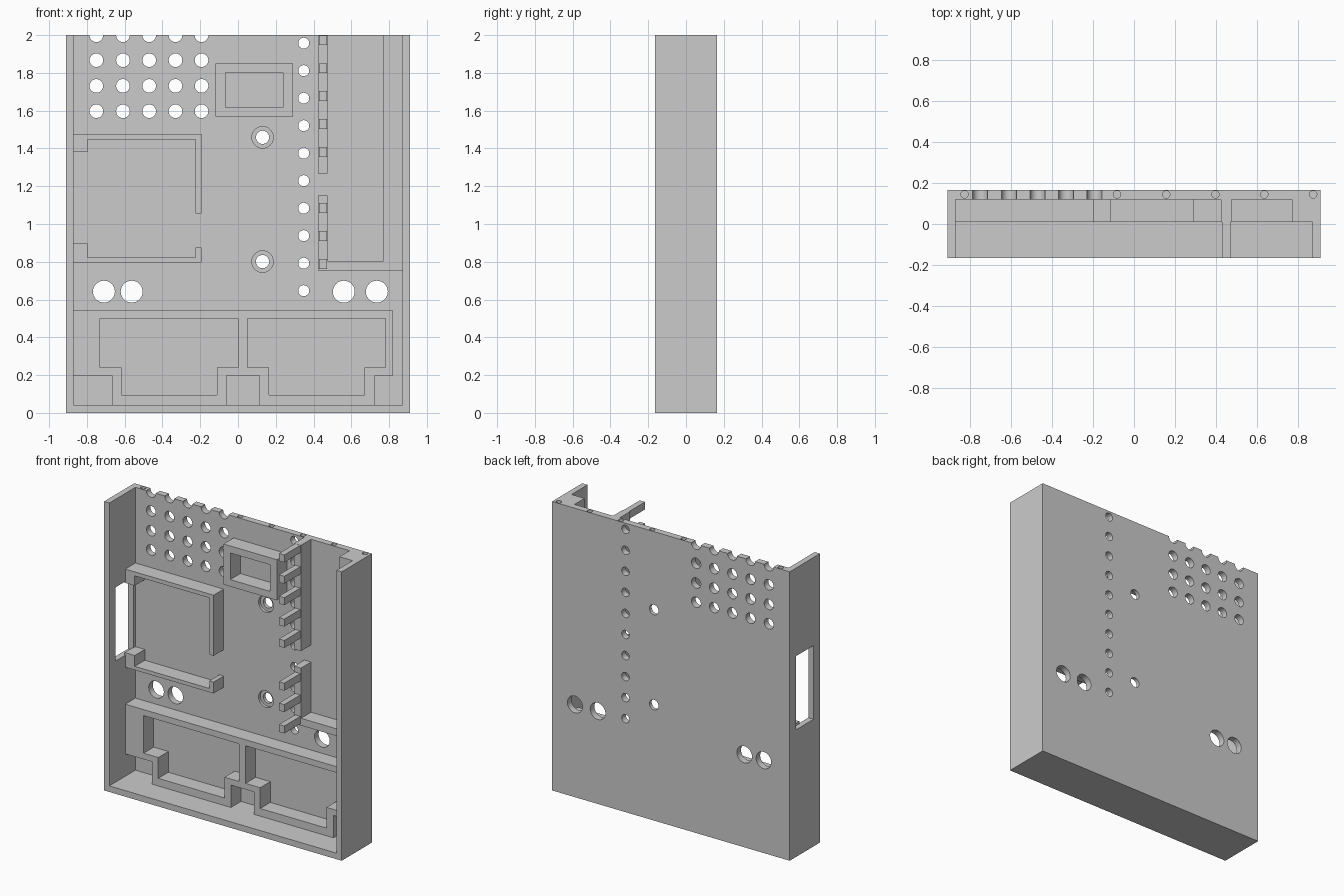
import bpy, bmesh, math
from mathutils import Matrix

if "Cube" in bpy.data.objects:
    bpy.data.objects.remove(bpy.data.objects["Cube"])

FRONT, FLOOR, BACK, LIP = -0.165, 0.12, 0.165, 0.01   # depth levels along y
SINK = FLOOR + 0.005                                   # parts sit slightly into the plate


def finish(bm, name):
    bmesh.ops.recalc_face_normals(bm, faces=bm.faces)
    me = bpy.data.meshes.new(name)
    bm.to_mesh(me)
    bm.free()
    ob = bpy.data.objects.new(name, me)
    bpy.context.collection.objects.link(ob)
    return ob


def prisms(name, outlines, y0=LIP, y1=SINK):
    """Extrude one or more x-z outlines along y into one object."""
    bm = bmesh.new()
    for pts in outlines:
        a = [bm.verts.new((x, y0, z)) for x, z in pts]
        b = [bm.verts.new((x, y1, z)) for x, z in pts]
        bm.faces.new(a)
        bm.faces.new(b[::-1])
        for i in range(len(a)):
            j = (i + 1) % len(a)
            bm.faces.new((a[i], b[i], b[j], a[j]))
    return finish(bm, name)


def rect(x0, x1, z0, z1):
    return [(x0, z0), (x1, z0), (x1, z1), (x0, z1)]


def cylinders(name, items, axis='Y'):
    """items: (centre, radius, length)."""
    bm = bmesh.new()
    rot = Matrix.Rotation(math.pi / 2, 4, 'X') if axis == 'Y' else Matrix()
    for c, r, length in items:
        bmesh.ops.create_cone(bm, cap_ends=True, segments=32, radius1=r, radius2=r,
                              depth=length, matrix=Matrix.Translation(c) @ rot)
    return finish(bm, name)


def cut(ob, *cutters):
    for c in cutters:
        c.hide_render = True
        m = ob.modifiers.new(c.name, 'BOOLEAN')
        m.operation, m.solver, m.object = 'DIFFERENCE', 'EXACT', c
    bpy.context.view_layer.update()
    deps = bpy.context.evaluated_depsgraph_get()
    me = bpy.data.meshes.new_from_object(ob.evaluated_get(deps))
    ob.modifiers.clear()
    ob.data = me
    for c in cutters:
        bpy.data.objects.remove(c)


# Tray: back plate, side walls and bottom wall, open at the front and top
shell = prisms("case_shell", [rect(-0.91, 0.91, 0, 2)], FRONT, BACK)
cavity = prisms("cavity_cutter", [rect(-0.87, 0.87, 0.042, 2.2)], -0.4, FLOOR)
window = prisms("window_cutter", [rect(-1.0, -0.85, 0.88, 1.39)], -0.095, 0.097)

# Holes through the plate: vents, wire row, large pairs, mounting holes
holes = [(x, z, 0.036) for x in (-0.75, -0.609, -0.47, -0.331, -0.193)
         for z in (1.999, 1.867, 1.731, 1.597)]
holes += [(0.348, 0.647 + 0.1456 * i, 0.029) for i in range(10)]
holes += [(x, 0.642, 0.058) for x in (-0.71, -0.563, 0.56, 0.735)]
mounts = [(0.13, 1.459), (0.13, 0.801)]
holes += [(x, z, 0.035) for x, z in mounts]
through = cylinders("hole_cutter", [((x, 0.14, z), r, 0.2) for x, z, r in holes])
counterbore = cylinders("counterbore_cutter",
                        [((x, FLOOR, z), 0.057, 0.04) for x, z in mounts])
pins = cylinders("pin_cutter", [((x, 0.144, 2.0), 0.018, 0.12)
                 for x in (-0.826, -0.083, 0.157, 0.397, 0.635, 0.873)], 'Z')
cut(shell, cavity, window, through, counterbore, pins)

# Double compartment frame at the bottom
frame = prisms("compartment_frame", [[
    (-0.875, 0.541), (-0.875, 0.197), (-0.666, 0.197), (-0.666, 0.035),
    (-0.061, 0.035), (-0.061, 0.197), (0.114, 0.197), (0.114, 0.035),
    (0.724, 0.035), (0.724, 0.197), (0.82, 0.197), (0.82, 0.541)]])
pockets = prisms("pocket_cutter", [[
    (x, 0.499), (x, 0.239), (x + 0.112, 0.239), (x + 0.112, 0.095),
    (x + 0.62, 0.095), (x + 0.62, 0.239), (x + 0.731, 0.239), (x + 0.731, 0.499)]
    for x in (-0.73, 0.051)], -0.2, 0.3)
cut(frame, pockets)

# Square retainer beside the side window
prisms("retainer_top", [[(-0.875, 1.38), (-0.798, 1.38), (-0.798, 1.448), (-0.225, 1.448),
                         (-0.225, 1.056), (-0.194, 1.056), (-0.194, 1.476), (-0.875, 1.476)]])
prisms("retainer_bottom", [[(-0.875, 0.796), (-0.194, 0.796), (-0.194, 0.875), (-0.225, 0.875),
                            (-0.225, 0.822), (-0.798, 0.822), (-0.798, 0.897), (-0.875, 0.897)]])

# Small rectangular frame
small = prisms("small_frame", [rect(-0.118, 0.29, 1.57, 1.851)])
cut(small, prisms("small_frame_cutter", [rect(-0.066, 0.237, 1.618, 1.802)], -0.2, 0.3))

# Channel on the right: split rail, floor and wall ledge
prisms("channel_rail_upper", [rect(0.423, 0.475, 1.268, 2.0)])
prisms("channel_rail_lower", [[
    (0.423, 0.753), (0.875, 0.753), (0.875, 2.0), (0.77, 2.0),
    (0.77, 0.803), (0.475, 0.803), (0.475, 1.15), (0.423, 1.15)]])

# Teeth standing forward from the rail, with a gap at the rail split
prisms("rail_teeth", [rect(0.43, 0.47, z - 0.026, z + 0.026)
       for z in (0.789 + 0.148 * i for i in range(9) if i != 3)], FRONT, LIP + 0.005)

# Smooth round holes, sharp edges elsewhere
bpy.ops.object.select_all(action='DESELECT')
shell.select_set(True)
bpy.context.view_layer.objects.active = shell
bpy.ops.object.shade_smooth_by_angle(angle=math.radians(30))
